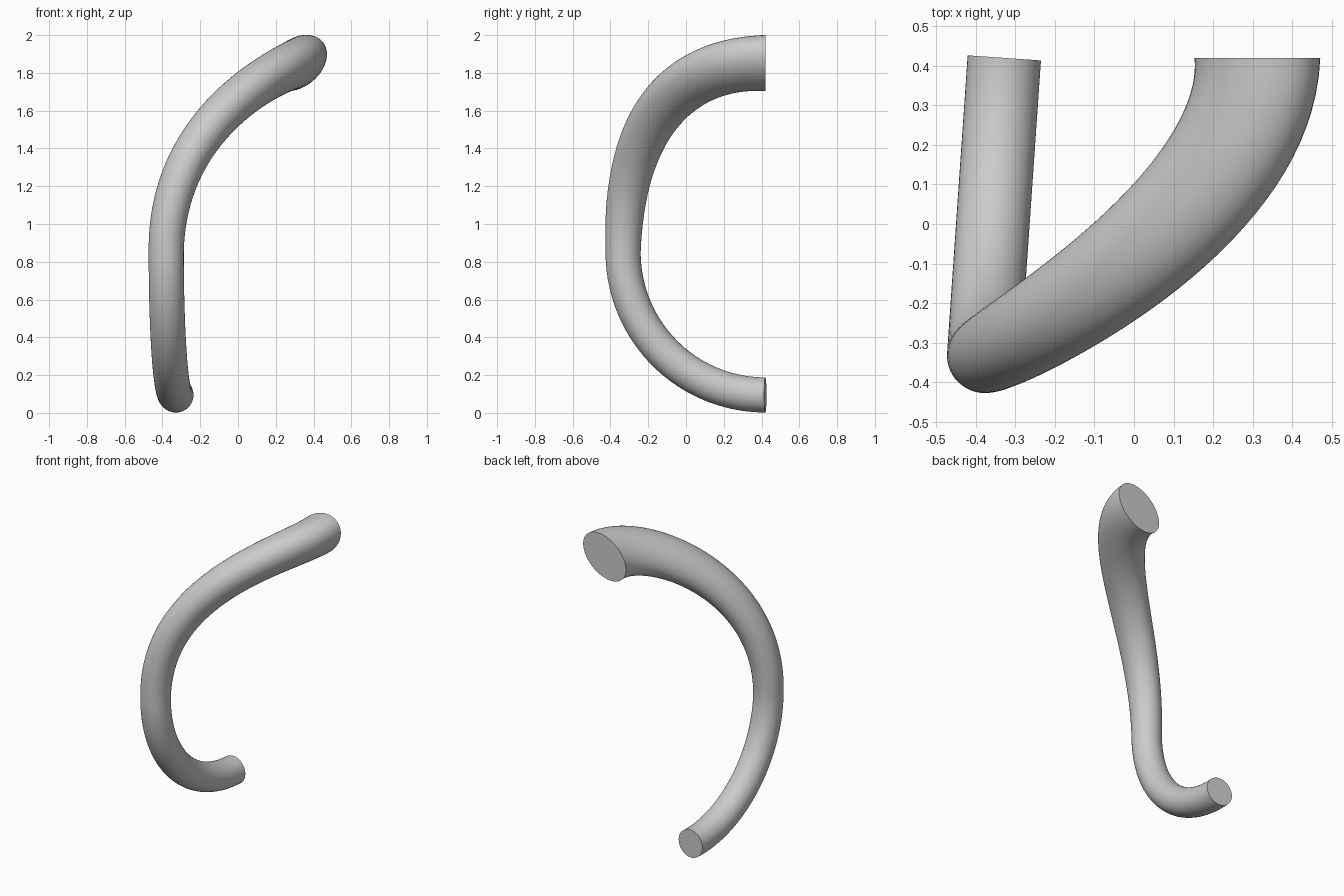
import bpy, bmesh
from math import sin, cos, pi, radians
from mathutils import Vector
from mathutils.geometry import interpolate_bezier

if "Cube" in bpy.data.objects:
    bpy.data.objects.remove(bpy.data.objects["Cube"])

SIDES, STEPS = 48, 40
foot = Vector((-0.328, 0.42, 0.095))
mid = Vector((-0.38, -0.333, 0.85))
top = Vector((0.312, 0.42, 1.852))

# Centre line: quarter circle below, free curve above, listed from top to bottom
upper = interpolate_bezier(top, top - Vector((0, 0.41, 0)),
                           mid + Vector((0, 0, 0.75)), mid, STEPS)
hub = Vector((foot.x, foot.y, mid.z))
lower = [hub + (mid - hub) * cos(a) + (foot - hub) * sin(a)
         for a in (pi / 2 * i / STEPS for i in range(1, STEPS + 1))]
path = [Vector(p) for p in upper] + lower

# Tangents, exact at both ends
tangents = [(path[min(i + 1, len(path) - 1)] - path[max(i - 1, 0)]).normalized()
            for i in range(len(path))]
tangents[0] = Vector((0, -1, 0))
tangents[-1] = (foot - Vector((mid.x, mid.y, foot.z))).normalized()

# Sweep a section that is oval at the top and round from the middle down
bm = bmesh.new()
axis = Vector((cos(radians(39)), 0, sin(radians(39))))
rings = []
for i, (p, t) in enumerate(zip(path, tangents)):
    if i:
        axis = tangents[i - 1].rotation_difference(t) @ axis
    axis = (axis - t * axis.dot(t)).normalized()
    side = t.cross(axis)
    grow = max(0, 1 - i / (STEPS - 1))
    a, b = 0.093 + 0.084 * grow, 0.093 + 0.034 * grow
    rings.append([bm.verts.new(p + axis * a * cos(u) + side * b * sin(u))
                  for u in (2 * pi * k / SIDES for k in range(SIDES))])
for r, s in zip(rings, rings[1:]):
    for k in range(SIDES):
        n = (k + 1) % SIDES
        bm.faces.new((r[k], r[n], s[n], s[k]))

# Flat end caps
bm.faces.new(rings[0])
bm.faces.new(rings[-1])
bmesh.ops.recalc_face_normals(bm, faces=bm.faces)

mesh = bpy.data.meshes.new("curved_handle")
bm.to_mesh(mesh)
bm.free()
handle = bpy.data.objects.new("curved_handle", mesh)
bpy.context.collection.objects.link(handle)
bpy.context.view_layer.objects.active = handle
handle.select_set(True)
bpy.ops.object.shade_smooth_by_angle(angle=radians(40))
